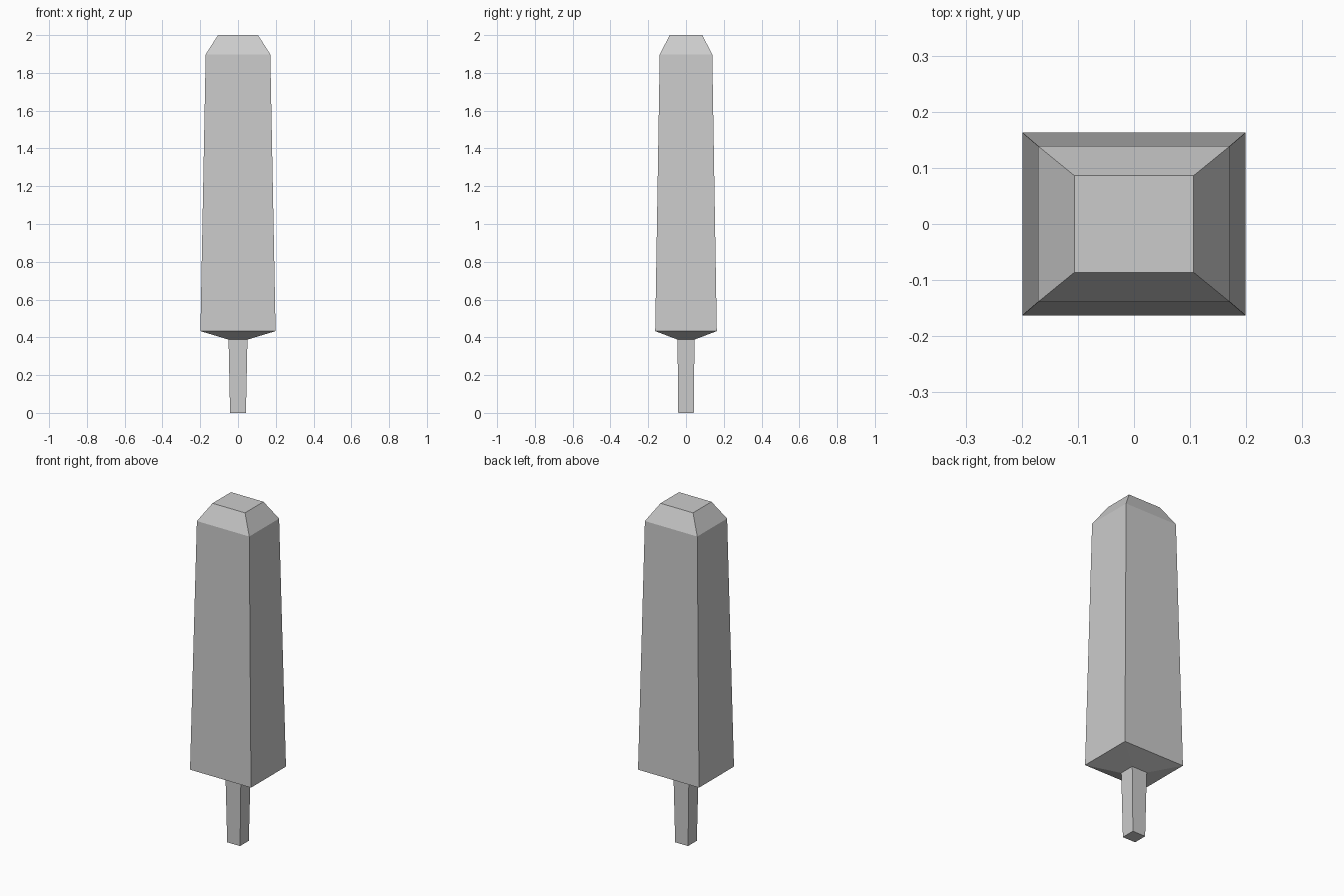
import bpy, bmesh

if "Cube" in bpy.data.objects:
    bpy.data.objects.remove(bpy.data.objects["Cube"])


def loft(name, sections, cap_bottom=False, cap_top=False):
    """Skin a stack of rectangles given as (half_x, half_y, z)."""
    bm = bmesh.new()
    rings = [[bm.verts.new((sx * hx, sy * hy, z))
              for sx, sy in ((-1, -1), (1, -1), (1, 1), (-1, 1))]
             for hx, hy, z in sections]
    for low, high in zip(rings, rings[1:]):
        for i in range(4):
            j = (i + 1) % 4
            bm.faces.new((low[i], low[j], high[j], high[i]))
    if cap_bottom:
        bm.faces.new(rings[0][::-1])
    if cap_top:
        bm.faces.new(rings[-1])
    mesh = bpy.data.meshes.new(name)
    bm.to_mesh(mesh)
    bm.free()
    obj = bpy.data.objects.new(name, mesh)
    bpy.context.collection.objects.link(obj)
    return obj


# Shared rectangle where the stem meets the body
joint = (0.05, 0.045, 0.388)

# Narrow stem, slightly wider at the top
loft("stem", [(0.042, 0.041, 0), joint], cap_bottom=True)

# Tall tapered body with sloped underside and bevelled top
loft("body", [joint, (0.199, 0.163, 0.433), (0.171, 0.139, 1.898),
              (0.106, 0.086, 2.0)], cap_top=True)
